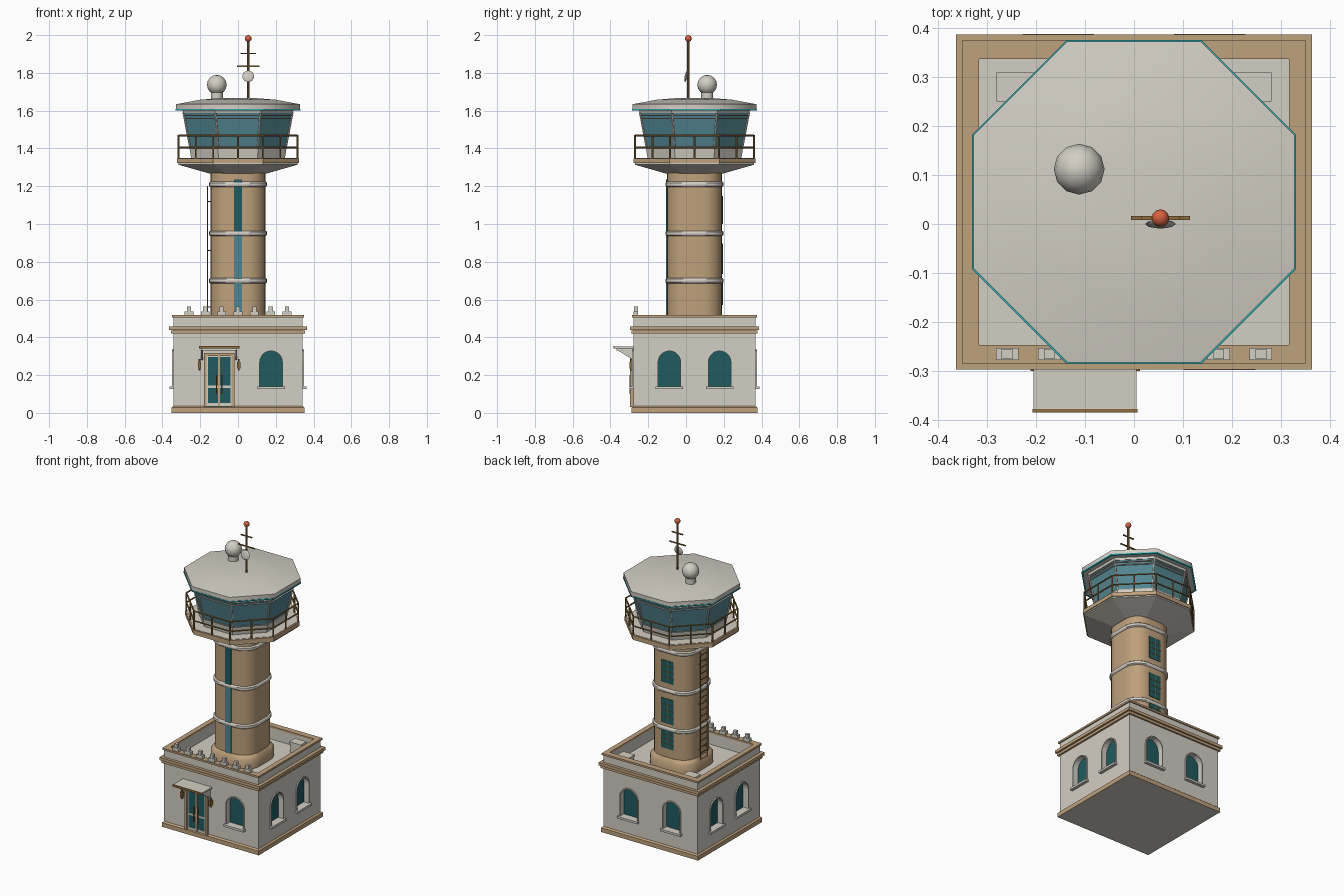
import bpy, bmesh, math
from mathutils import Vector, Matrix

cube = bpy.data.objects.get("Cube")
if cube:
    bpy.data.objects.remove(cube, do_unlink=True)

CY = 0.045                                  # building axis in y
AXIS = Matrix.Translation((0, CY, 0))
HX, HY = 0.342, 0.323                       # base half sizes


def material(name, rgb):
    m = bpy.data.materials.new(name)
    m.use_nodes = True
    m.diffuse_color = (*rgb, 1)
    node = next(n for n in m.node_tree.nodes if n.type == "BSDF_PRINCIPLED")
    node.inputs["Base Color"].default_value = (*rgb, 1)
    node.inputs["Roughness"].default_value = 0.7
    return m


PLASTER = material("pale plaster", (0.65, 0.62, 0.555))
TAN = material("tan stone", (0.52, 0.355, 0.20))
TEAL = material("dark teal glass", (0.015, 0.105, 0.115))
GLASS = material("cab glass", (0.085, 0.24, 0.285))
BRONZE = material("bronze metal", (0.27, 0.155, 0.045))
TRIM = material("teal trim", (0.03, 0.40, 0.43))
RED = material("beacon red", (0.66, 0.115, 0.05))


# ---- helpers ----
def finish(bm, name, mat, matrix=AXIS, smooth=False):
    bmesh.ops.recalc_face_normals(bm, faces=bm.faces)
    mesh = bpy.data.meshes.new(name)
    bm.to_mesh(mesh)
    bm.free()
    mesh.transform(matrix)
    mesh.materials.append(mat)
    ob = bpy.data.objects.new(name, mesh)
    bpy.context.collection.objects.link(ob)
    if smooth:
        bpy.ops.object.select_all(action="DESELECT")
        ob.select_set(True)
        bpy.context.view_layer.objects.active = ob
        bpy.ops.object.shade_smooth_by_angle(angle=math.radians(50))
    return ob


def loft(bm, rings, hollow=False):
    """Skin a stack of loops; hollow joins the last loop to the first."""
    loops = [[bm.verts.new(p) for p in r] for r in rings]
    pairs = list(zip(loops, loops[1:]))
    if hollow:
        pairs.append((loops[-1], loops[0]))
    for a, b in pairs:
        for i in range(len(a)):
            j = (i + 1) % len(a)
            bm.faces.new((a[i], a[j], b[j], b[i]))
    if not hollow:
        bm.faces.new(loops[0])
        bm.faces.new(loops[-1])


def box(bm, x, y, z):
    loft(bm, [[(x[0], y[0], h), (x[1], y[0], h), (x[1], y[1], h), (x[0], y[1], h)] for h in z])


def bar(bm, a, b, r, sides=6):
    a, b = Vector(a), Vector(b)
    turn = (b - a).to_track_quat("Z", "Y").to_matrix().to_4x4()
    bmesh.ops.create_cone(bm, cap_ends=True, segments=sides, radius1=r, radius2=r, depth=(b - a).length,
                          matrix=Matrix.Translation((a + b) / 2) @ turn)


def rect(hx, hy, z):
    return [(sx * hx, sy * hy, z) for sx, sy in ((-1, -1), (1, -1), (1, 1), (-1, 1))]


def rounded(h, r, z, n=6):
    return [((h - r) * sx + r * math.cos(t), (h - r) * sy + r * math.sin(t), z)
            for k, (sx, sy) in enumerate(((1, 1), (-1, 1), (-1, -1), (1, -1)))
            for t in [(k + i / n) * math.pi / 2 for i in range(n + 1)]]


def octagon(apothem, z):
    r = apothem / math.cos(math.pi / 8)
    return [Vector((r * math.cos(a), r * math.sin(a), z))
            for a in [(k + 0.5) * math.pi / 4 for k in range(8)]]


def arch(w, z0, z1, y, n=10):
    arc = [(w * math.cos(math.pi * i / n), y, z1 - w + w * math.sin(math.pi * i / n)) for i in range(n + 1)]
    return [(-w, y, z0), (w, y, z0)] + arc


def part(name, mat, rings, hollow=False, smooth=False):
    bm = bmesh.new()
    loft(bm, rings, hollow)
    return finish(bm, name, mat, smooth=smooth)


def band(name, mat, outer, inner, z0, z1):
    return part(name, mat, [rect(*outer, z0), rect(*outer, z1), rect(*inner, z1), rect(*inner, z0)], True)


# ---- base building ----
walls = part("base_walls", PLASTER, [rect(HX, HY, 0), rect(HX, HY, 0.43)])
plinth = part("plinth", TAN, [rect(0.352, 0.333, 0), rect(0.352, 0.333, 0.028), rect(HX, HY, 0.036),
                              rect(HX - 0.01, HY - 0.01, 0.036), rect(HX - 0.01, HY - 0.01, 0)], True)
plinth.data.materials.append(PLASTER)
for f in plinth.data.polygons:
    f.material_index = int(f.normal.z < -0.5)
band("parapet", PLASTER, (HX, HY), (0.32, 0.296), 0.42, 0.507)
band("parapet_cap", TAN, (0.35, 0.331), (0.317, 0.292), 0.505, 0.517)
band("cornice_lower", TAN, (0.354, 0.334), (0.33, 0.31), 0.42, 0.436)
band("cornice_upper", TAN, (0.364, 0.342), (0.33, 0.31), 0.438, 0.457)

# ---- arched windows, recessed in the walls ----
spots = [(0, 0.175, HY)]
for u in (-1, 1):
    spots += [(90, u * 0.133, HX), (-90, u * 0.133, HX), (180, u * 0.155, HY)]
cut = bmesh.new()
for i, (angle, u, depth) in enumerate(spots):
    place = Matrix.Rotation(math.radians(angle), 4, "Z") @ Matrix.Translation((u, -depth, 0))
    loft(cut, [[place @ Vector(p) for p in arch(0.063, 0.135, 0.331, y)] for y in (-0.02, 0.044)])
    for name, mat in (("window_frame", PLASTER), ("window_pane", TEAL), ("window_sill", PLASTER)):
        bm = bmesh.new()
        if "frame" in name:
            loft(bm, [arch(0.067, 0.13, 0.335, 0.005), arch(0.067, 0.13, 0.335, -0.007),
                      arch(0.06, 0.138, 0.328, -0.007), arch(0.06, 0.138, 0.328, 0.043)], True)
        elif "pane" in name:
            loft(bm, [arch(0.062, 0.136, 0.33, y) for y in (0.03, 0.038)])
        else:
            box(bm, (-0.073, 0.073), (-0.02, 0.03), (0.126, 0.14))
        finish(bm, f"{name}_{i}", mat, AXIS @ place)
cutter = finish(cut, "window_cutter", PLASTER)
cutter.hide_render = True
mod = walls.modifiers.new("openings", "BOOLEAN")
mod.operation, mod.solver, mod.object = "DIFFERENCE", "EXACT", cutter
bpy.context.view_layer.objects.active = walls
bpy.ops.object.modifier_apply(modifier=mod.name)
bpy.data.objects.remove(cutter, do_unlink=True)

# ---- entrance ----
DOOR = AXIS @ Matrix.Translation((-0.1, -HY, 0))
frame, leaf, rails, metal, canopy = (bmesh.new() for _ in range(5))
box(leaf, (-0.07, 0.07), (-0.006, 0.002), (0.035, 0.305))
box(frame, (-0.081, 0.081), (-0.018, 0.002), (0.302, 0.318))
box(canopy, (-0.105, 0.105), (-0.101, 0), (0.34, 0.352))
box(canopy, (-0.095, 0.095), (-0.09, 0), (0.33, 0.341))
for s in (-1, 1):
    box(frame, sorted((s * 0.066, s * 0.081)), (-0.018, 0.002), (0.03, 0.303))
    box(frame, sorted((0, s * 0.006)), (-0.012, 0), (0.036, 0.303))
    for z in ((0.036, 0.052), (0.132, 0.144), (0.295, 0.303)):
        box(rails, sorted((s * 0.006, s * 0.066)), (-0.01, 0), z)
    box(rails, sorted((s * 0.059, s * 0.066)), (-0.0105, 0), (0.036, 0.303))
    bar(metal, (s * 0.014, -0.018, 0.10), (s * 0.014, -0.018, 0.20), 0.004)
    box(metal, sorted((s * 0.096, s * 0.112)), (-0.022, 0), (0.235, 0.27))
    bar(metal, (s * 0.104, -0.012, 0.225), (s * 0.104, -0.012, 0.285), 0.006)
    loft(canopy, [[(x, y, z) for y, z in ((0, 0.335), (-0.09, 0.335), (0, 0.28))] for x in (s * 0.086, s * 0.095)])
box(metal, (-0.107, 0.107), (-0.107, -0.1), (0.34, 0.353))
finish(frame, "door_frame", TAN, DOOR)
finish(leaf, "door_leaves", TEAL, DOOR)
finish(rails, "door_rails", PLASTER, DOOR)
finish(metal, "door_metalwork", BRONZE, DOOR)
finish(canopy, "door_canopy", PLASTER, DOOR)

# ---- roof terrace: stepped blocks and plant boxes ----
bm = bmesh.new()
for i in range(-3, 4):
    x = i * 0.0865
    box(bm, (x - 0.023, x + 0.023), (-0.323, -0.298), (0.515, 0.538))
    box(bm, (x - 0.011, x + 0.011), (-0.321, -0.3), (0.537, 0.562))
finish(bm, "parapet_blocks", PLASTER)
bm = bmesh.new()
for s in (-1, 1):
    box(bm, sorted((s * 0.2, s * 0.278)), (0.208, 0.262), (0.43, 0.492))
    box(bm, sorted((s * 0.197, s * 0.281)), (0.205, 0.265), (0.488, 0.5))
finish(bm, "roof_plant_boxes", PLASTER)

# ---- shaft ----
part("shaft", TAN, [rounded(0.146, 0.1, 0.43), rounded(0.146, 0.1, 1.29)], smooth=True)
part("shaft_foot", TAN, [rounded(0.166, 0.11, 0.43), rounded(0.166, 0.11, 0.49), rounded(0.148, 0.1, 0.513)],
     smooth=True)
for i, z in enumerate((0.70, 0.95, 1.21)):
    part(f"shaft_ring_{i}", PLASTER, [rounded(0.147, 0.1, z - 0.014), rounded(0.154, 0.105, z - 0.008),
                                      rounded(0.154, 0.105, z + 0.008), rounded(0.147, 0.1, z + 0.014)], smooth=True)
for name, mat, z in (("upper", TEAL, (0.95, 1.235)), ("lower", GLASS, (0.51, 0.95))):
    bm = bmesh.new()
    box(bm, (-0.022, 0.022), (-0.151, -0.143), z)
    finish(bm, f"front_strip_{name}", mat)
panes, bars = bmesh.new(), bmesh.new()
for z0, z1 in ((1.0, 1.147), (0.735, 0.897), (0.57, 0.69)):
    box(panes, (-0.044, 0.044), (0.142, 0.149), (z0, z1))
    for k in range(1, 4):
        h = z0 + (z1 - z0) * k / 4
        box(bars, (-0.044, 0.044), (0.142, 0.151), (h - 0.0015, h + 0.0015))
    box(bars, (-0.0015, 0.0015), (0.142, 0.151), (z0, z1))
finish(panes, "stair_window_panes", TEAL)
finish(bars, "stair_window_bars", BRONZE)
bm = bmesh.new()
for s in (-1, 1):
    bar(bm, (-0.162, s * 0.034, 0.43), (-0.162, s * 0.034, 1.2), 0.0028)
    for z in (0.56, 0.86, 1.12):
        bar(bm, (-0.162, s * 0.034, z), (-0.14, s * 0.034, z), 0.0025)
for k in range(19):
    bar(bm, (-0.162, -0.034, 0.46 + k * 0.04), (-0.162, 0.034, 0.46 + k * 0.04), 0.002)
finish(bm, "ladder", BRONZE)

# ---- control cab ----
part("gallery_soffit", PLASTER, [octagon(0.155, 1.268), octagon(0.316, 1.314), octagon(0.316, 1.324)])
part("gallery_edge", TAN, [octagon(0.322, 1.322), octagon(0.322, 1.347)])
part("gallery_floor", PLASTER, [octagon(0.312, 1.343), octagon(0.312, 1.349)])
part("cab_dado", PLASTER, [octagon(0.248, 1.345), octagon(0.256, 1.398), octagon(0.26, 1.404)])
part("cab_glass", GLASS, [octagon(0.253, 1.40), octagon(0.288, 1.60)])
part("cab_head_beam", PLASTER, [octagon(0.289, 1.588), octagon(0.294, 1.603)])
for i, (a, z) in enumerate(((0.2885, 1.555), (0.292, 1.573))):
    part(f"cab_transom_{i}", PLASTER, [octagon(a, z), octagon(a + 0.001, z + 0.005)])
part("roof_trim", TRIM, [octagon(a, z) for a, z in ((0.331, 1.6), (0.331, 1.608), (0.32, 1.608), (0.32, 1.6))], True)
part("cab_roof", PLASTER, [octagon(0.328, 1.602), octagon(0.328, 1.634), octagon(0.2, 1.658),
                           octagon(0.1, 1.666)], smooth=True)
low, high = octagon(0.254, 1.405), octagon(0.289, 1.59)
bm = bmesh.new()
for a, b in zip(low, high):
    bar(bm, a, b, 0.005)
finish(bm, "cab_mullions", PLASTER)

# ---- gallery railing ----
bm = bmesh.new()
foot = octagon(0.315, 1.34)
for a, b in zip(foot, foot[1:] + foot[:1]):
    for p in (a, (a + b) / 2):
        bar(bm, p, p + Vector((0, 0, 0.13)), 0.005)
    for h in (0.065, 0.128):
        bar(bm, a + Vector((0, 0, h)), b + Vector((0, 0, h)), 0.005)
finish(bm, "gallery_railing", BRONZE)


# ---- rooftop equipment ----
def ball(name, mat, centre, r, flat=1, tilt=0):
    bm = bmesh.new()
    bmesh.ops.create_uvsphere(bm, u_segments=12, v_segments=8, radius=r)
    finish(bm, name, mat, Matrix.Translation(centre) @ Matrix.Rotation(tilt, 4, "X")
           @ Matrix.Diagonal((1, flat, 1, 1)), True)


MX, MY = 0.054, 0.012
ball("radar_dome", PLASTER, (-0.112, 0.112, 1.737), 0.052)
bm = bmesh.new()
bar(bm, (-0.112, 0.112, 1.65), (-0.112, 0.112, 1.705), 0.032, 12)
finish(bm, "radar_pedestal", PLASTER, Matrix.Identity(4), True)
bm = bmesh.new()
bar(bm, (MX, MY, 1.65), (MX, MY, 1.975), 0.007, 8)
for z, w in ((1.835, 0.06), (1.902, 0.04)):
    box(bm, (MX - w, MX + w), (MY - 0.004, MY + 0.004), (z - 0.003, z + 0.003))
finish(bm, "antenna_mast", BRONZE, Matrix.Identity(4))
ball("antenna_dish", PLASTER, (MX, MY - 0.012, 1.782), 0.031, 0.22, -0.2)
ball("beacon", RED, (MX, MY, 1.982), 0.018)
